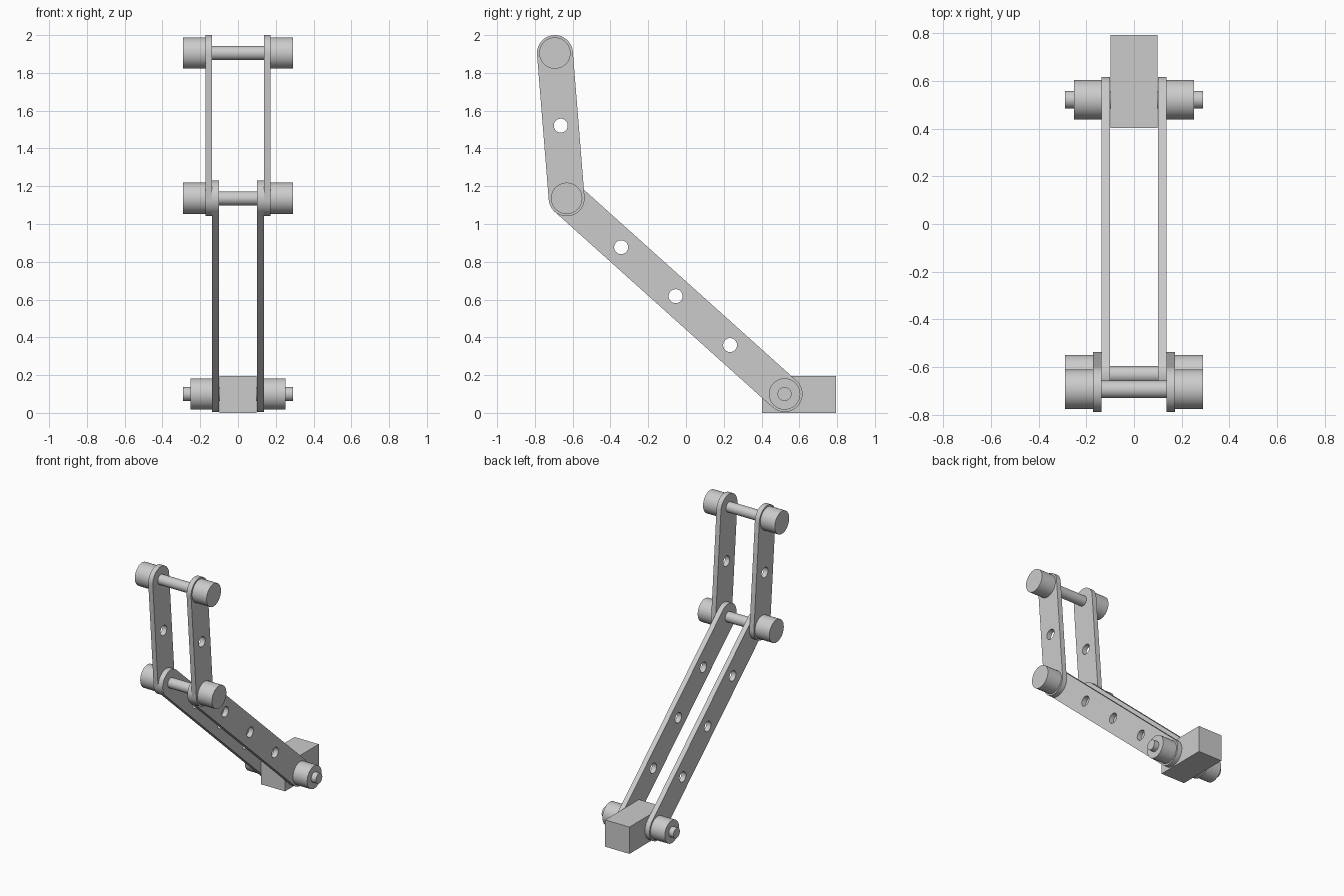
import bpy
from math import pi, cos, sin
from mathutils import Vector, Matrix

if "Cube" in bpy.data.objects:
    bpy.data.objects.remove(bpy.data.objects["Cube"])

# Joint centres (x = 0 plane)
BASE = Vector((0, 0.522, 0.10))
ELBOW = Vector((0, -0.632, 1.136))
TIP = Vector((0, -0.694, 1.905))
HALF_W, HOLE_R, CAP_R, PIN_R = 0.095, 0.037, 0.083, 0.037


def arc(cx, r, a0, a1, n):
    return [(cx + r * cos(a0 + (a1 - a0) * i / n), r * sin(a0 + (a1 - a0) * i / n))
            for i in range(n + 1)]


def smooth(ob):
    bpy.ops.object.select_all(action='DESELECT')
    ob.select_set(True)
    bpy.context.view_layer.objects.active = ob
    bpy.ops.object.shade_smooth_by_angle()


def link_bar(name, a, b, holes, x0, x1):
    """Round-ended flat bar from a to b with evenly spaced holes."""
    length = (b - a).length
    outline = arc(length, HALF_W, -pi / 2, pi / 2, 24) + arc(0, HALF_W, pi / 2, 3 * pi / 2, 24)
    loops = [outline] + [arc(length * (i + 1) / (holes + 1), HOLE_R, 0, 2 * pi, 32)[:-1]
                         for i in range(holes)]
    cu = bpy.data.curves.new(name + "_profile", 'CURVE')
    cu.dimensions = '2D'
    cu.fill_mode = 'BOTH'
    cu.extrude = (x1 - x0) / 2
    for pts in loops:
        sp = cu.splines.new('POLY')
        sp.points.add(len(pts) - 1)
        for p, (u, v) in zip(sp.points, pts):
            p.co = (u, v, 0, 1)
        sp.use_cyclic_u = True
    tmp = bpy.data.objects.new(name + "_profile", cu)
    bpy.context.collection.objects.link(tmp)
    bpy.context.view_layer.update()
    mesh = bpy.data.meshes.new_from_object(tmp.evaluated_get(bpy.context.evaluated_depsgraph_get()))
    bpy.data.objects.remove(tmp)
    ax = (b - a).normalized()
    az = Vector((1, 0, 0))
    m = Matrix((ax, az.cross(ax), az)).transposed().to_4x4()
    m.translation = a + az * (x0 + x1) / 2
    mesh.transform(m)
    ob = bpy.data.objects.new(name, mesh)
    bpy.context.collection.objects.link(ob)
    smooth(ob)


def x_cylinder(name, centre, r, x0, x1):
    bpy.ops.mesh.primitive_cylinder_add(vertices=48, radius=r, depth=abs(x1 - x0),
                                        location=centre + Vector(((x0 + x1) / 2, 0, 0)),
                                        rotation=(0, pi / 2, 0))
    ob = bpy.context.object
    ob.name = name
    smooth(ob)


# Foot block
bpy.ops.mesh.primitive_cube_add(size=1, location=(0, 0.598, 0.1))
block = bpy.context.object
block.name = "foot_block"
block.scale = (0.196, 0.39, 0.196)
block.location.z = 0.098

# Paired link bars and joint caps, left and right
for side, s in (("left", -1), ("right", 1)):
    link_bar("lower_arm_" + side, BASE, ELBOW, 3, *sorted((s * 0.10, s * 0.137)))
    link_bar("upper_arm_" + side, ELBOW, TIP, 1, *sorted((s * 0.137, s * 0.173)))
    x_cylinder("base_cap_" + side, BASE, CAP_R, s * 0.137, s * 0.252)
    x_cylinder("elbow_cap_" + side, ELBOW, CAP_R, s * 0.173, s * 0.29)
    x_cylinder("tip_cap_" + side, TIP, CAP_R, s * 0.173, s * 0.29)

# Joint pins
x_cylinder("base_pin", BASE, PIN_R, -0.29, 0.29)
x_cylinder("elbow_pin", ELBOW, PIN_R, -0.289, 0.289)
x_cylinder("tip_pin", TIP, PIN_R, -0.289, 0.289)
